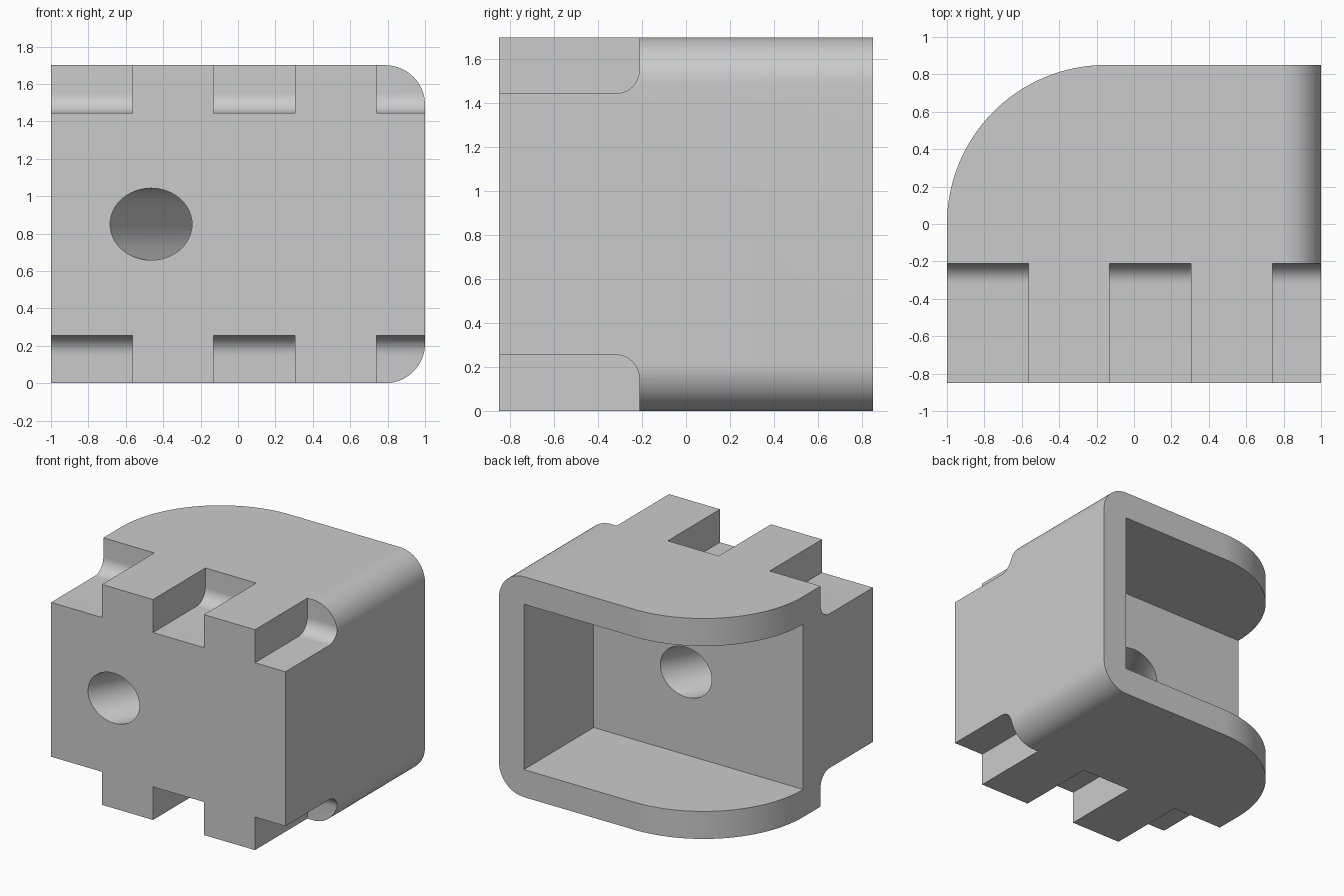
import bpy, bmesh
from math import cos, sin, radians, atan2
from mathutils import Vector

cube = bpy.data.objects.get("Cube")
if cube:
    bpy.data.objects.remove(cube, do_unlink=True)

HALF_Y, HEIGHT, WALL = 0.85, 1.7, 0.2125
TOOTH = 0.435          # width of each tooth and gap
GAP_DEPTH, GAP_BACK, FILLET = 0.255, -0.2125, 0.106

grey = bpy.data.materials.new("plain_grey")
grey.use_nodes = True
grey.diffuse_color = (0.6, 0.6, 0.6, 1)
grey.node_tree.nodes["Principled BSDF"].inputs["Base Color"].default_value = (0.6, 0.6, 0.6, 1)


def arc(cx, cy, r, start, end, steps=16):
    angles = [radians(start + (end - start) * i / steps) for i in range(steps + 1)]
    return [(cx + r * cos(a), cy + r * sin(a)) for a in angles]


def prism(name, profile, axis, lo, hi):
    """Extrude a 2D profile along the x, y or z axis."""
    place = {"x": lambda u, v, w: (w, u, v),
             "y": lambda u, v, w: (u, w, v),
             "z": lambda u, v, w: (u, v, w)}[axis]
    bm = bmesh.new()
    face = bm.faces.new([bm.verts.new(place(u, v, lo)) for u, v in profile])
    moved = bmesh.ops.extrude_face_region(bm, geom=[face])["geom"]
    bmesh.ops.translate(bm, vec=place(0, 0, hi - lo),
                        verts=[g for g in moved if isinstance(g, bmesh.types.BMVert)])
    bmesh.ops.recalc_face_normals(bm, faces=bm.faces)
    mesh = bpy.data.meshes.new(name)
    bm.to_mesh(mesh)
    bm.free()
    mesh.materials.append(grey)
    obj = bpy.data.objects.new(name, mesh)
    bpy.context.collection.objects.link(obj)
    return obj


def combine(target, tool, operation="DIFFERENCE"):
    """Apply a boolean and discard its helper."""
    tool.hide_render = True
    mod = target.modifiers.new("shape", "BOOLEAN")
    mod.operation, mod.solver, mod.object = operation, "EXACT", tool
    bpy.ops.object.select_all(action="DESELECT")
    bpy.context.view_layer.objects.active = target
    target.select_set(True)
    bpy.ops.object.modifier_apply(modifier=mod.name)
    bpy.data.objects.remove(tool, do_unlink=True)


# Block with two rounded long edges on the +x side
section = ([(-1.1, 0)] + arc(1 - WALL, WALL, WALL, -90, 0)
           + arc(1 - WALL, HEIGHT - WALL, WALL, 0, 90) + [(-1.1, HEIGHT)])
body = prism("housing", section, "y", -HALF_Y, 0.95)

# Plan outline with the large round back corner
plan = ([(-1, -0.95), (1.1, -0.95), (1.1, HALF_Y)]
        + arc(-1 + HALF_Y, 0, HALF_Y, 90, 180, 32))
combine(body, prism("plan_trim", plan, "z", -0.1, HEIGHT + 0.1), "INTERSECT")

# Pocket open to the back and the -x side
pocket = [(-1.2, 0), (1 - WALL, 0), (1 - WALL, 1), (-1.2, 1)]
combine(body, prism("pocket_cutter", pocket, "z", WALL, HEIGHT - WALL))

# Gaps between the teeth along the top and bottom front edges
floor = HEIGHT - GAP_DEPTH
upper = ([(-0.95, HEIGHT + 0.1), (-0.95, floor)]
         + arc(GAP_BACK - FILLET, floor + FILLET, FILLET, -90, 0, 12)
         + [(GAP_BACK, HEIGHT + 0.1)])
lower = [(y, HEIGHT - z) for y, z in upper]
for profile in (upper, lower):
    for i in range(3):
        start = -1 + 2 * i * TOOTH
        lo = start - 0.1 if i == 0 else start
        hi = 1.1 if i == 2 else start + TOOTH
        combine(body, prism("gap_cutter", profile, "x", lo, hi))

# Slanted round hole from the front face into the pocket
front, back = Vector((-0.465, -HALF_Y, HALF_Y)), Vector((0, 0, HALF_Y))
run = back - front
hole = prism("hole_cutter", arc(0, 0, 0.1925, 0, 360, 48)[:-1], "y", -0.8, 0.8)
hole.rotation_euler.z = -atan2(run.x, run.y)
hole.location = (front + back) / 2
bpy.context.view_layer.update()
combine(body, hole)

bpy.ops.object.shade_smooth_by_angle(angle=radians(30))
